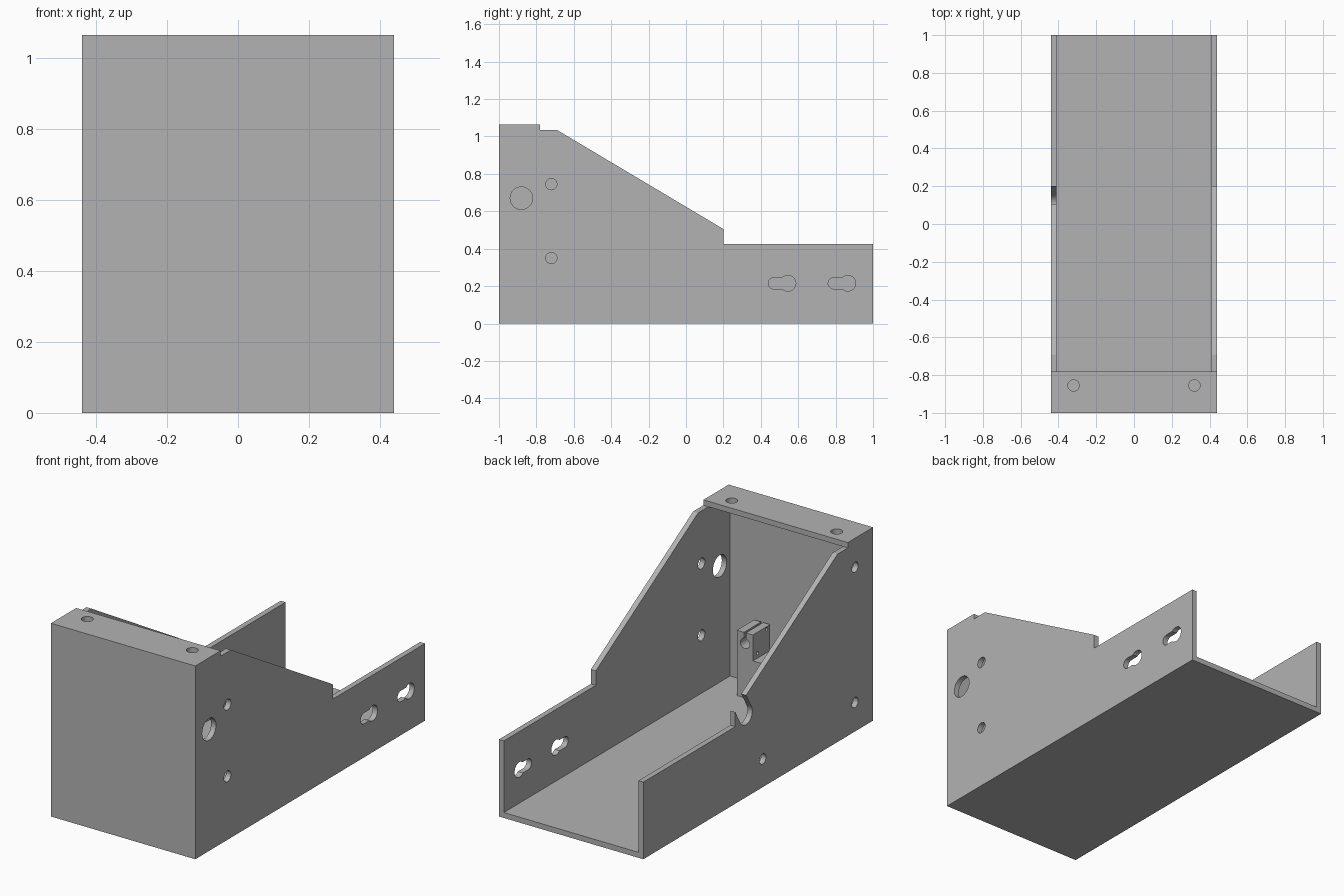
import bpy, math
from mathutils import Vector

cube = bpy.data.objects.get("Cube")
if cube:
    bpy.data.objects.remove(cube, do_unlink=True)

grey = bpy.data.materials.new("plain grey")
grey.use_nodes = True
grey.diffuse_color = (0.45, 0.45, 0.45, 1)
grey.node_tree.nodes["Principled BSDF"].inputs["Base Color"].default_value = (0.45, 0.45, 0.45, 1)


def prism(name, outline, start, end, axis="x"):
    """Extrude a 2D outline along one axis."""
    place = {"x": lambda a, b, t: (t, a, b),
             "y": lambda a, b, t: (a, t, b),
             "z": lambda a, b, t: (a, b, t)}[axis]
    n = len(outline)
    verts = [place(a, b, t) for t in (start, end) for a, b in outline]
    faces = [list(range(n)), list(range(n, 2 * n))]
    faces += [[i, (i + 1) % n, (i + 1) % n + n, i + n] for i in range(n)]
    mesh = bpy.data.meshes.new(name)
    mesh.from_pydata(verts, [], faces)
    mesh.materials.append(grey)
    obj = bpy.data.objects.new(name, mesh)
    bpy.context.collection.objects.link(obj)
    bpy.context.view_layer.objects.active = obj
    bpy.ops.object.select_all(action="DESELECT")
    obj.select_set(True)
    bpy.ops.object.mode_set(mode="EDIT")
    bpy.ops.mesh.select_all(action="SELECT")
    bpy.ops.mesh.normals_make_consistent(inside=False)
    bpy.ops.object.mode_set(mode="OBJECT")
    return obj


def arc(center, r, first=0, last=360, steps=40):
    count = steps if last - first == 360 else steps + 1
    angles = [math.radians(first + (last - first) * i / steps) for i in range(count)]
    return [(center[0] + r * math.cos(a), center[1] + r * math.sin(a)) for a in angles]


def rect(a0, a1, b0, b1):
    return [(a0, b0), (a1, b0), (a1, b1), (a0, b1)]


def cut(obj, outline, start, end, axis="x"):
    """Subtract a prism and bake the result."""
    cutter = prism("cutter", outline, start, end, axis)
    cutter.hide_render = True
    mod = obj.modifiers.new("cut", "BOOLEAN")
    mod.operation = "DIFFERENCE"
    mod.solver = "EXACT"
    mod.object = cutter
    bpy.context.view_layer.objects.active = obj
    bpy.ops.object.modifier_apply(modifier=mod.name)
    bpy.data.objects.remove(cutter, do_unlink=True)


def soften(obj):
    bpy.ops.object.select_all(action="DESELECT")
    obj.select_set(True)
    bpy.context.view_layer.objects.active = obj
    bpy.ops.object.shade_smooth_by_angle(angle=math.radians(25))


# Folded sheet housing: solid side profile, then hollowed to leave thin walls
housing = prism("housing", [(-1, 0), (1, 0), (1, 0.425), (0.2, 0.425), (0.2, 0.505),
                            (-0.69, 1.035), (-0.78, 1.035), (-0.78, 1.065), (-1, 1.065)],
                -0.44, 0.44)
cut(housing, [(-0.97, 0.03), (1.1, 0.03), (1.1, 1.2), (-0.779, 1.2),
              (-0.779, 1.035), (-0.97, 1.035)], -0.41, 0.41)

# Left wall: cable hole, two screw holes and two keyholes
for y, z, r in [(-0.88, 0.67, 0.06), (-0.72, 0.745, 0.03), (-0.72, 0.35, 0.03)]:
    cut(housing, arc((y, z), r), 0.3, 0.5)
for y in (0.545, 0.865):
    half = math.degrees(math.asin(0.03 / 0.042))
    keyhole = arc((y, 0.215), 0.042, half - 180, 180 - half)
    keyhole += arc((y - 0.075, 0.215), 0.03, 90, 270, 20)
    cut(housing, keyhole, 0.3, 0.5)

# Right wall: three screw holes and a round-ended slot square to the slope
for y, z in [(-0.843, 0.905), (-0.843, 0.16), (-0.04, 0.155)]:
    cut(housing, arc((y, z), 0.028), -0.5, -0.3)
slope = 59.2
out = Vector((math.cos(math.radians(slope)), math.sin(math.radians(slope)))) * 0.3
slot = arc((0.106, 0.455), 0.055, slope + 90, slope + 270)
slot += [tuple(Vector(slot[-1]) + out), tuple(Vector(slot[0]) + out)]
cut(housing, slot, -0.5, -0.3)

# Top flange screw holes
for side in (-1, 1):
    cut(housing, arc((side * 0.32, -0.855), 0.03), 1.0, 1.1, "z")
soften(housing)

# Inner mount: base with a pair of bored, split clamps
mount = prism("shaft_mount", [(-0.25, 0.03), (0.25, 0.03), (0.25, 0.39), (0.152, 0.39),
                              (0.152, 0.247), (-0.152, 0.247), (-0.152, 0.39), (-0.25, 0.39)],
              -0.95, -0.80, "y")
for side in (-1, 1):
    x = side * 0.201
    cut(mount, arc((x, 0.33), 0.028), -1, -0.7, "y")
    cut(mount, rect(x - 0.006, x + 0.006, 0.34, 0.45), -1, -0.7, "y")
for y, z in [(-0.84, 0.275), (-0.92, 0.375)]:
    cut(mount, arc((y, z), 0.009, steps=16), -0.3, 0.3)
soften(mount)
